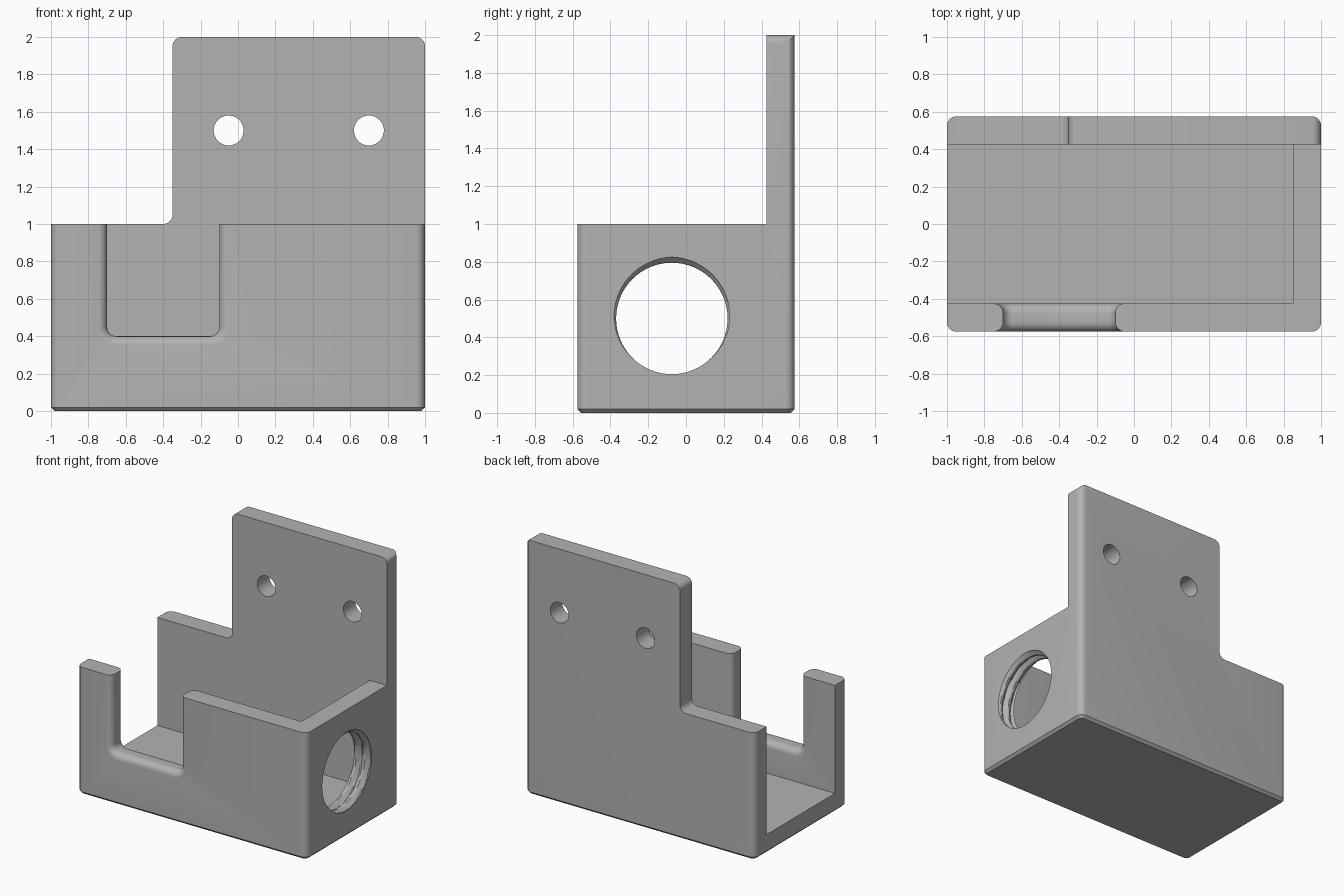
import bpy, bmesh, math
from mathutils import Vector

cube = bpy.data.objects.get("Cube")
if cube:
    bpy.data.objects.remove(cube, do_unlink=True)

grey = bpy.data.materials.new("plain_grey")
grey.use_nodes = True
COLOUR = (0.45, 0.45, 0.45, 1)
grey.diffuse_color = COLOUR
grey.node_tree.nodes["Principled BSDF"].inputs["Base Color"].default_value = COLOUR

HALF_Y, WALL, ROUND = 0.575, 0.15, 0.05


def new_object(name, bm):
    bmesh.ops.recalc_face_normals(bm, faces=bm.faces)
    mesh = bpy.data.meshes.new(name)
    bm.to_mesh(mesh)
    bm.free()
    obj = bpy.data.objects.new(name, mesh)
    bpy.context.collection.objects.link(obj)
    mesh.materials.append(grey)
    return obj


def loft(name, rings):
    """Closed solid skinned through rings of equal point count."""
    bm = bmesh.new()
    loops = [[bm.verts.new(p) for p in ring] for ring in rings]
    n = len(loops[0])
    for a, b in zip(loops, loops[1:]):
        for i in range(n):
            j = (i + 1) % n
            bm.faces.new((a[i], a[j], b[j], b[i]))
    bm.faces.new(loops[0])
    bm.faces.new(loops[-1])
    return new_object(name, bm)


def rounded(points, steps=8):
    """Polygon from (u, v, radius) corners, with arcs where radius > 0."""
    out = []
    for i, (u, v, r) in enumerate(points):
        p = Vector((u, v))
        if r == 0:
            out.append(p)
            continue
        a = (Vector(points[i - 1][:2]) - p).normalized()
        b = (Vector(points[(i + 1) % len(points)][:2]) - p).normalized()
        centre = p + (a + b) * r
        for k in range(steps + 1):
            t = k / steps * math.pi / 2
            out.append(centre - b * r * math.cos(t) - a * r * math.sin(t))
    return out


def prism_y(name, outline, y0, y1):
    return loft(name, [[(u, y, v) for u, v in outline] for y in (y0, y1)])


def box(name, x0, x1, y0, y1, z0, z1):
    return prism_y(name, [(x0, z0), (x1, z0), (x1, z1), (x0, z1)], y0, y1)


def combine(target, tool, operation="DIFFERENCE"):
    mod = target.modifiers.new(tool.name, "BOOLEAN")
    mod.operation, mod.solver, mod.object = operation, "EXACT", tool
    bpy.context.view_layer.objects.active = target
    bpy.ops.object.modifier_apply(modifier=mod.name)
    bpy.data.objects.remove(tool, do_unlink=True)


# Block with rounded upright corners and a chamfered base
C = 0.02
plan = []
for inset, z in ((C, 0), (0, C), (0, 2.2)):
    x, y, r = 1 - inset, HALF_Y - inset, ROUND - inset
    ring = rounded([(-x, -y, r), (x, -y, r), (x, y, r), (-x, y, r)])
    plan.append([(u, v, z) for u, v in ring])
bracket = loft("bracket_body", plan)

# Stepped outline of the mounting plate
outline = rounded([(-1.2, -0.2, 0), (1, -0.2, 0), (1, 2, ROUND),
                   (-0.35, 2, ROUND), (-0.35, 1, ROUND), (-1.2, 1, 0)])
combine(bracket, prism_y("outline", outline, -1, 1), "INTERSECT")

# Space in front of the plate, then the open-ended tray
inner = HALF_Y - WALL
combine(bracket, box("front_space", -1.3, 1.3, -1, inner, 1, 2.4))
combine(bracket, box("tray_cavity", -1.3, 1 - WALL, -inner, inner, WALL, 1.2))

# Notch in the front wall, with both rims rounded over
rings = [(-HALF_Y - 0.03, ROUND)]
for side in (-1, 1):
    for k in range(7):
        t = (k if side < 0 else 6 - k) / 6 * math.pi / 2
        mid = -HALF_Y + WALL / 2
        y = mid + side * (WALL / 2 - ROUND * (1 - math.cos(t)))
        rings.append((y, ROUND * (1 - math.sin(t))))
rings.append((-inner + 0.03, ROUND))
notch = []
for y, d in rings:
    r = ROUND + d
    shape = rounded([(-0.7 - d, 1.3, 0), (-0.7 - d, 0.4 - d, r),
                     (-0.1 + d, 0.4 - d, r), (-0.1 + d, 1.3, 0)])
    notch.append([(u, y, v) for u, v in shape])
combine(bracket, loft("notch", notch))

# Screw holes through the plate
circle = [(math.cos(math.tau * k / 40), math.sin(math.tau * k / 40)) for k in range(40)]
for x in (-0.05, 0.7):
    hole = [(x + 0.08 * c, 1.5 + 0.08 * s) for c, s in circle]
    combine(bracket, prism_y("screw_hole", hole, 0.3, 0.8))

# Threaded port through the end wall
PITCH, SEGS = 0.075, 64
port = []
for i in range(41):
    x = 0.8 + 0.25 * i / 40
    ring = []
    for k in range(SEGS):
        a = math.tau * k / SEGS
        phase = ((x - 1) / PITCH - (a - math.pi / 2) / math.tau) % 1
        depth = max(0, abs(1 - 2 * phase) * 1.3 - 0.3)
        r = 0.295 + 0.03 * depth
        ring.append((x, -0.075 + r * math.cos(a), 0.5 + r * math.sin(a)))
    port.append(ring)
combine(bracket, loft("threaded_port", port))

# Smooth the fillets, keep the hard edges
bpy.ops.object.select_all(action="DESELECT")
bracket.select_set(True)
bpy.context.view_layer.objects.active = bracket
bpy.ops.object.shade_smooth_by_angle(angle=math.radians(30))
